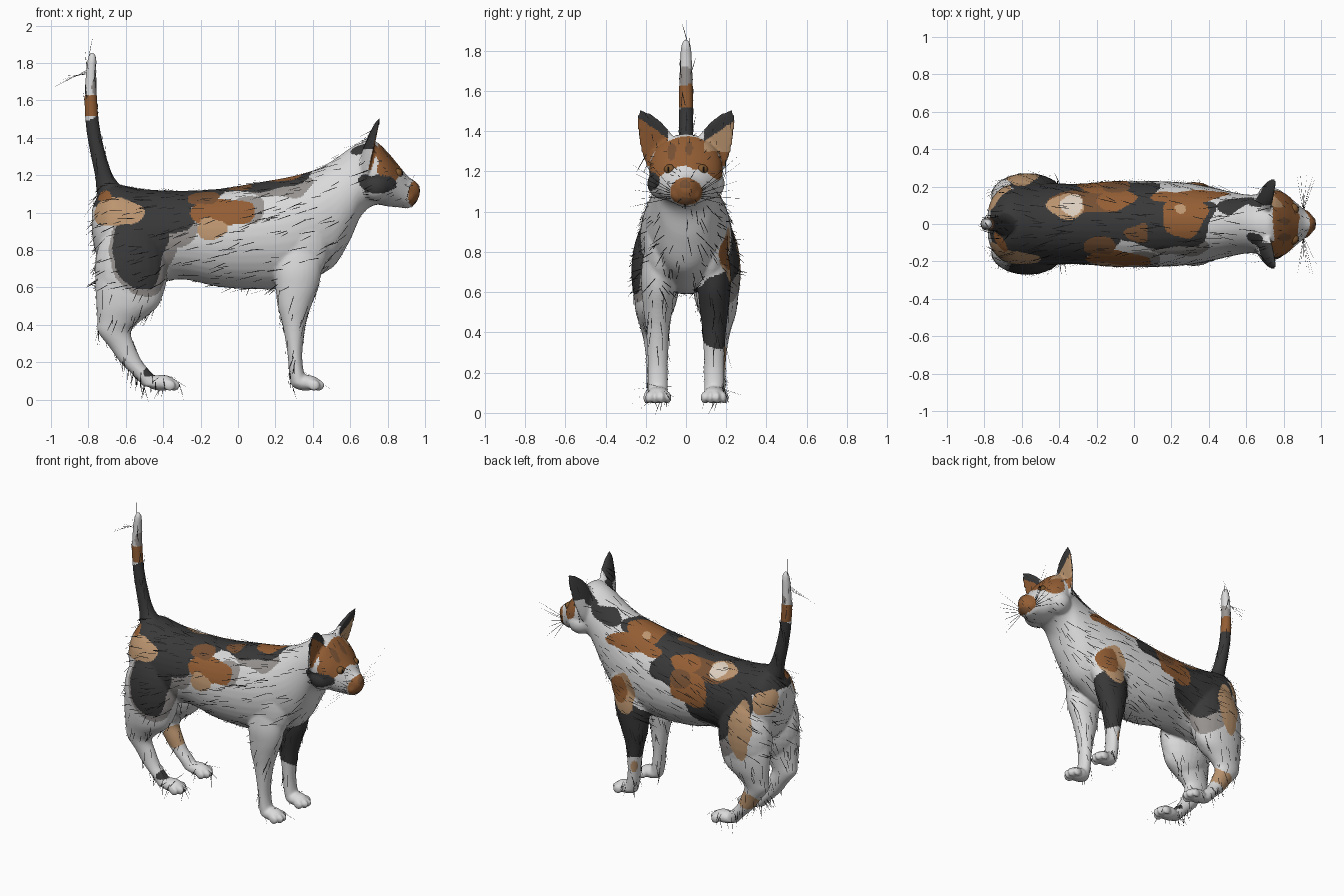
import bpy, bmesh, math, random
from mathutils import Vector, Matrix, noise

random.seed(7)
V = Vector

# Flat colours
PALETTE = {
    "W": ("white_fur", (0.70, 0.70, 0.70)),
    "G": ("grey_fur", (0.31, 0.29, 0.28)),
    "K": ("charcoal_fur", (0.04, 0.04, 0.041)),
    "O": ("ginger_fur", (0.29, 0.11, 0.034)),
    "B": ("brown_fur", (0.18, 0.08, 0.033)),
    "T": ("tan_fur", (0.50, 0.30, 0.16)),
    "C": ("cream_fur", (0.72, 0.62, 0.52)),
    "S": ("black_strand", (0.012, 0.012, 0.012)),
    "E": ("amber_eye", (0.22, 0.10, 0.03)),
}
MATS, INDEX = [], {}
for key, (name, rgb) in PALETTE.items():
    m = bpy.data.materials.new(name)
    m.diffuse_color = (*rgb, 1)
    INDEX[key] = len(MATS)
    MATS.append(m)


def catmull(a, b, c, d, t):
    return 0.5 * (b * 2 + (c - a) * t + (a * 2 - b * 5 + c * 4 - d) * t * t
                  + (b * 3 - a - c * 3 + d) * t ** 3)


def loft(bm, rings, n=28, steps=5, front=1.0):
    """Closed skin through elliptical rings (centre, half axis u, half axis v)."""
    full = []
    last = len(rings) - 1
    for i in range(last):
        q = [rings[max(i - 1, 0)], rings[i], rings[i + 1], rings[min(i + 2, last)]]
        for s in range(steps):
            full.append([catmull(*[r[k] for r in q], s / steps) for k in range(3)])
    full.append(rings[-1])
    rows = []
    for c, u, v in full:
        row = []
        for j in range(n):
            a = 2 * math.pi * j / n
            sv = math.sin(a)
            row.append(bm.verts.new(c + u * math.cos(a) + v * (sv * front if sv > 0 else sv)))
        rows.append(row)
    for r0, r1 in zip(rows, rows[1:]):
        for j in range(n):
            k = (j + 1) % n
            bm.faces.new((r0[j], r0[k], r1[k], r1[j]))
    bm.faces.new(rows[0][::-1])
    bm.faces.new(rows[-1])


def along_x(x, z, rz, ry):
    return V((x, 0, z)), V((0, ry, 0)), V((0, 0, rz))


def along_z(z, x, rx, y, ry):
    return V((x, y, z)), V((rx, 0, 0)), V((0, ry, 0))


def ball(bm, c, r):
    bmesh.ops.create_uvsphere(bm, u_segments=24, v_segments=16, radius=1,
                              matrix=Matrix.Translation(c) @ Matrix.Diagonal((*r, 1)))


def finish(name, bm, mats):
    bmesh.ops.recalc_face_normals(bm, faces=bm.faces[:])
    me = bpy.data.meshes.new(name)
    bm.to_mesh(me)
    bm.free()
    for m in mats:
        me.materials.append(m)
    me.polygons.foreach_set("use_smooth", [True] * len(me.polygons))
    ob = bpy.data.objects.new(name, me)
    bpy.context.scene.collection.objects.link(ob)
    return ob


bm = bmesh.new()
# Torso, neck and head
TORSO = [(-.78, .95, .07, .08), (-.75, .92, .165, .15), (-.67, .90, .25, .21),
         (-.5, .87, .255, .22), (-.3, .88, .237, .215), (-.1, .865, .262, .23),
         (.1, .875, .285, .23), (.28, .895, .297, .22), (.42, .945, .287, .195),
         (.52, 1.005, .283, .172), (.6, 1.10, .245, .158), (.66, 1.18, .195, .16),
         (.73, 1.212, .172, .182), (.8, 1.178, .145, .168), (.86, 1.14, .112, .12),
         (.91, 1.108, .085, .078), (.95, 1.108, .058, .048), (.972, 1.118, .022, .022)]
loft(bm, [along_x(*r) for r in TORSO], n=36)
# Tail
TAIL = [(1.04, -.655, .09, .08), (1.13, -.688, .07, .06), (1.2, -.717, .048, .045),
        (1.3, -.745, .041, .039), (1.45, -.775, .037, .036), (1.6, -.787, .034, .035),
        (1.75, -.785, .028, .03), (1.825, -.78, .023, .024), (1.855, -.78, .01, .01)]
loft(bm, [along_z(z, x, rx, 0, ry) for z, x, rx, ry in TAIL])
# Legs, feet, cheeks and ears, mirrored
HIND = [(.70, -.57, .195, .15, .105), (.6, -.578, .185, .16, .10), (.5, -.592, .165, .165, .085),
        (.42, -.637, .115, .16, .066), (.36, -.66, .088, .155, .056), (.28, -.617, .07, .15, .05),
        (.2, -.57, .06, .15, .046), (.13, -.505, .055, .15, .046), (.07, -.46, .045, .15, .044)]
FORE = [(.85, .33, .13, .12, .08), (.7, .32, .128, .14, .083), (.6, .315, .115, .14, .08),
        (.5, .302, .09, .14, .07), (.4, .30, .062, .14, .058), (.25, .304, .04, .14, .05),
        (.15, .312, .04, .14, .05), (.08, .33, .045, .14, .05)]
for s in (-1, 1):
    for leg in (HIND, FORE):
        loft(bm, [along_z(z, x, rx, s * y, ry) for z, x, rx, y, ry in leg])
    ball(bm, (-.57, s * .15, .70), (.195, .122, .28))      # haunch
    ball(bm, (.34, s * .125, .84), (.15, .085, .22))       # shoulder
    ball(bm, (.74, s * .105, 1.14), (.085, .088, .08))     # cheek
    ball(bm, (.905, s * .036, 1.085), (.045, .042, .04))   # whisker pad
    for x, y in ((-.41, .148), (.362, .138)):              # paws with toes
        ball(bm, (x, s * y, .09), (.08, .055, .042))
        for k, dy in enumerate((-.048, -.017, .017, .048)):
            dx = .068 if k in (1, 2) else .045
            ball(bm, (x + dx, s * y + dy, .076), (.032, .0165, .03))
    a, b = V((.712, s * .133, 1.30)), V((.757, s * .236, 1.497))
    u, v = V((.015, s * -.063, .08)), V((.055, s * .02, 0))
    loft(bm, [(a.lerp(b, t), u * k, v * k) for t, k in
              ((-.25, .95), (0, 1), (.4, .82), (.75, .5), (.93, .25), (1, .1))], front=.1)
skin = finish("cat_skin", bm, [])

# Fuse all the parts into one smooth skin
rm = skin.modifiers.new("fuse", "REMESH")
rm.mode = "VOXEL"
rm.voxel_size = .0085
sm = skin.modifiers.new("soften", "SMOOTH")
sm.factor = .5
sm.iterations = 5
dg = bpy.context.evaluated_depsgraph_get()
me = bpy.data.meshes.new_from_object(skin.evaluated_get(dg))
skin.modifiers.clear()
skin.data = me
me.materials.clear()
for m in MATS:
    me.materials.append(m)

# Coat patches: colour, centre, radii; later ones paint over earlier ones
RUMP = [("G", -.51, -.22, .80, .19, .14, .24), ("G", -.36, -.22, .93, .13, .12, .12),
        ("K", -.53, -.22, .81, .15, .15, .215), ("K", -.43, -.2, 1.0, .2, .15, .13),
        ("G", -.42, .22, .76, .22, .12, .21), ("K", -.4, .2, .93, .27, .14, .27),
        ("K", -.45, 0, 1.12, .42, .3, .14), ("T", -.66, -.19, 1.01, .14, .13, .085),
        ("O", -.72, -.12, 1.09, .05, .08, .03), ("T", -.60, .27, .79, .09, .1, .22),
        ("T", -.72, .14, .98, .08, .1, .09)]
BACK = [("G", .22, -.13, 1.15, .2, .12, .075), ("G", .06, -.22, 1.03, .1, .1, .09),
        ("K", .1, .02, 1.17, .37, .17, .1), ("K", -.02, .2, 1.04, .15, .12, .12),
        ("K", .5, .12, 1.24, .15, .07, .06), ("O", .30, .17, 1.12, .22, .08, .055),
        ("O", -.1, -.22, 1.01, .19, .1, .085), ("T", -.14, -.24, .92, .09, .1, .06),
        ("B", .02, -.05, 1.14, .06, .05, .05), ("B", -.18, -.14, 1.08, .09, .08, .05),
        ("B", -.27, .14, 1.1, .19, .09, .09), ("O", -.1, .16, 1.1, .12, .08, .07),
        ("O", -.18, .22, .95, .14, .1, .12), ("B", -.1, .22, 1.0, .09, .1, .07),
        ("T", -.36, .10, 1.1, .10, .09, .08), ("C", -.33, .11, 1.1, .065, .075, .07),
        ("O", .27, .05, 1.2, .11, .14, .1), ("T", .26, .08, 1.2, .03, .04, .06)]
LIMBS = [("K", .32, .16, .53, .2, .12, .21), ("T", .36, .24, .78, .13, .12, .13),
         ("O", .39, .22, .79, .09, .12, .09), ("T", .27, .18, .27, .03, .03, .05),
         ("K", -.48, -.15, .14, .04, .06, .03), ("T", -.6, .16, .27, .08, .08, .09),
         ("K", -.74, 0, 1.3, .15, .1, .23), ("G", -.73, 0, 1.68, .06, .1, .045),
         ("O", -.78, 0, 1.58, .1, .1, .07)]
HEAD = [("K", .62, .13, 1.33, .10, .05, .06), ("K", .64, -.10, 1.36, .06, .06, .05),
        ("O", .83, 0, 1.30, .115, .19, .11), ("O", .80, -.13, 1.22, .07, .08, .065),
        ("O", .80, .13, 1.23, .07, .08, .07), ("B", .83, .02, 1.34, .06, .025, .06),
        ("B", .80, -.07, 1.30, .08, .02, .05), ("K", .75, -.17, 1.15, .11, .09, .045),
        ("W", .90, -.02, 1.19, .055, .06, .045), ("O", .955, 0, 1.095, .075, .1, .072),
        ("B", .96, 0, 1.045, .05, .05, .025), ("B", .975, 0, 1.135, .025, .03, .022)]
PATCHES = RUMP + BACK + LIMBS + HEAD


def coat(c, n):
    y = abs(c.y)
    if c.z > 1.23 and y > .09 and c.x > .66 and n.x > .3:   # inside of the ears
        rim = 1.38 + (y - .07) * .7 - (.03 if c.y < 0 else .045)
        return "K" if c.z > rim else ("O" if c.y < 0 or c.z < 1.3 else "T")
    if c.z > 1.34 and y > .1 and c.x > .6:                  # back of the ears
        return "K"
    p = c + noise.noise_vector(c * 7) * (.012 if c.x > .7 else .035)
    out = "W"
    for k, x, y, z, rx, ry, rz in PATCHES:
        if ((p.x - x) / rx) ** 2 + ((p.y - y) / ry) ** 2 + ((p.z - z) / rz) ** 2 < 1:
            out = k
    return out


faces = [(p.center.copy(), p.normal.copy()) for p in me.polygons]
me.polygons.foreach_set("material_index", [INDEX[coat(c, n)] for c, n in faces])
me.polygons.foreach_set("use_smooth", [True] * len(me.polygons))
me.update()

# Eyes
for s, side in ((-1, "right"), (1, "left")):
    for part, key, c, r in (("eye", "E", (.852, s * .08, 1.21), (.029, .029, .026)),
                            ("pupil", "S", (.876, s * .088, 1.211), (.007, .005, .013))):
        bm = bmesh.new()
        ball(bm, c, r)
        finish(f"{side}_{part}", bm, [MATS[INDEX[key]]])


def strand(bm, root, tip, side, w=.002):
    mid = root.lerp(tip, .6)
    a, b, c, d, e = [bm.verts.new(p) for p in (root - side * w, root + side * w,
                     mid + side * w * .8, mid - side * w * .8, tip)]
    bm.faces.new((a, b, c, d))
    bm.faces.new((d, c, e))


# Loose fur lying back along the body and down the legs
bm = bmesh.new()
for c, n in random.sample(faces, 1050):
    flow = V((-.25, 0, -1)) if c.z < .6 else V((-1, 0, -.3))
    if c.x < -.66 and c.z > 1.15:
        flow = V((0, 0, 1))
    flow += V([random.uniform(-.25, .25) for _ in range(3)])
    t = flow - n * flow.dot(n)
    if t.length < .2 or c.z < .08:
        continue
    t.normalize()
    size = random.uniform(.02, .045) if c.x > .72 else random.uniform(.04, .12)
    strand(bm, c + n * .002, c + t * size + n * size * random.uniform(.03, .2), n.cross(t))
# Long wisps at the tail tip and under the paws
for k in range(4):
    strand(bm, V((-.79, 0, 1.77 - k * .01)), V((-.985 + k * .02, .02 * k - .03, 1.67 + k * .02)),
           V((.4, 0, .9)), .0015)
for s in (-1, 1):
    strand(bm, V((-.42, s * .15, .06)), V((-.45, s * .16, 0)), V((1, 0, 0)), .0015)
finish("fur_strands", bm, [MATS[INDEX["S"]]])

# Whiskers
bm = bmesh.new()
for s in (-1, 1):
    for k in range(7):
        root = V((.905, s * .065, 1.07 + .006 * k))
        tip = V((.87 + .018 * k, s * random.uniform(.22, .31), 1.02 + .045 * k))
        strand(bm, root, tip, V((.5, 0, .85)), .0015)
finish("whiskers", bm, [MATS[INDEX["S"]]])
